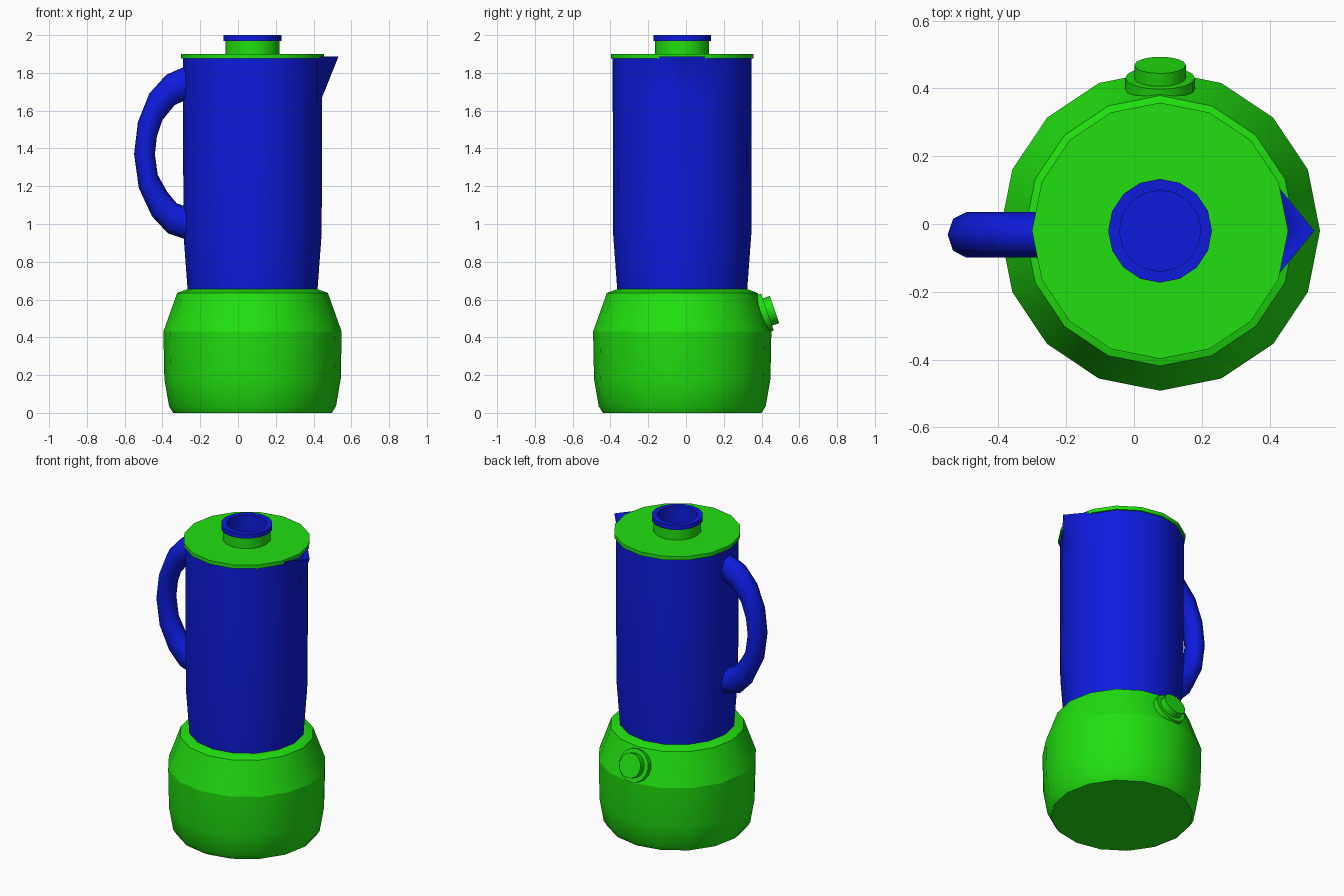
import bpy, bmesh, math
from mathutils import Matrix, Vector

if "Cube" in bpy.data.objects:
    bpy.data.objects.remove(bpy.data.objects["Cube"])

CX, CY, SIDES = 0.077, -0.02, 16

def material(name, color):
    m = bpy.data.materials.new(name)
    m.diffuse_color = color
    m.use_nodes = True
    m.node_tree.nodes["Principled BSDF"].inputs["Base Color"].default_value = m.diffuse_color
    return m

GREEN = material("green_plastic", (0.015, 0.74, 0.005, 1))
BLUE = material("blue_plastic", (0.004, 0.011, 0.72, 1))

def finish(bm, name, mat, sharp_z=(), angle=30):
    """Smooth shading with edges sharp above an angle or on given rings."""
    bmesh.ops.recalc_face_normals(bm, faces=bm.faces)
    for f in bm.faces:
        f.smooth = True
    for e in bm.edges:
        ring = any(all(abs(v.co.z - z) < 1e-4 for v in e.verts) for z in sharp_z)
        e.smooth = not (ring or e.calc_face_angle(0) > math.radians(angle))
    me = bpy.data.meshes.new(name)
    bm.to_mesh(me)
    bm.free()
    me.materials.append(mat)
    ob = bpy.data.objects.new(name, me)
    bpy.context.collection.objects.link(ob)
    return ob

def skin(bm, rings):
    for a, b in zip(rings, rings[1:]):
        n = len(a)
        for i in range(n):
            bm.faces.new((a[i], a[(i + 1) % n], b[(i + 1) % n], b[i]))

def make_rings(bm, profile):
    return [[bm.verts.new((r * math.cos(a), r * math.sin(a), z))
             for a in (math.tau * i / SIDES for i in range(SIDES))]
            for r, z in profile]

def lathe(name, profile, mat, sharp_z=(), matrix=None, loop=False):
    """Revolve (radius, z) points; loop makes a tube, otherwise ends are closed."""
    bm = bmesh.new()
    rings = make_rings(bm, profile)
    skin(bm, rings + rings[:1] if loop else rings)
    if not loop:
        bm.faces.new(rings[0])
        bm.faces.new(rings[-1])
    ob = finish(bm, name, mat, sharp_z)
    ob.matrix_world = matrix or Matrix.Translation((CX, CY, 0))
    return ob

# Motor base
lathe("motor_base", [(0.42, 0), (0.442, 0.035), (0.467, 0.18), (0.472, 0.43),
                     (0.399, 0.635), (0.342, 0.656)], GREEN, (0.43, 0.635))

# Jar: hollow shell whose rim is pulled out into a pointed spout
bm = bmesh.new()
rings = make_rings(bm, [(0.343, 0.64), (0.366, 0.95), (0.368, 1.67), (0.368, 1.886),
                        (0.355, 1.886), (0.355, 1.69), (0.353, 0.95), (0.33, 0.67)])
skin(bm, rings)
bm.faces.new(rings[0])
bm.faces.new(rings[-1])
for rim, low, x in ((rings[3], rings[2], 0.455), (rings[4], rings[5], 0.438)):
    rim[0].co.x = x
    for side in (rim[1], rim[-1]):
        face = next(f for f in low[0].link_faces if side in f.verts)
        bmesh.utils.face_split(face, low[0], side)
finish(bm, "jar_with_spout", BLUE, angle=80).location = (CX, CY, 0)

# Lid, neck and hollow cap
lathe("lid", [(0.13, 1.876), (0.378, 1.876), (0.378, 1.9), (0.13, 1.9)], GREEN, loop=True)
lathe("lid_neck", [(0.138, 1.89), (0.143, 1.89), (0.143, 1.97), (0.138, 1.97)], GREEN, loop=True)
lathe("cap", [(0.128, 1.83), (0.128, 1.97), (0.153, 1.97), (0.153, 2.0),
              (0.12, 2.0), (0.12, 1.84)], BLUE)

# Handle: elliptical sections between outer and inner outline
outer = [(-0.24, 1.85), (-0.29, 1.83), (-0.38, 1.79), (-0.47, 1.69), (-0.53, 1.54), (-0.55, 1.37),
         (-0.525, 1.19), (-0.455, 1.04), (-0.37, 0.95), (-0.28, 0.92), (-0.24, 0.91)]
inner = [(-0.24, 1.66), (-0.29, 1.65), (-0.335, 1.63), (-0.40, 1.55), (-0.43, 1.46), (-0.44, 1.37),
         (-0.425, 1.26), (-0.375, 1.17), (-0.325, 1.11), (-0.27, 1.09), (-0.24, 1.085)]
bm = bmesh.new()
rings = []
for o, i in zip(outer, inner):
    o, i = Vector((o[0], 0, o[1])), Vector((i[0], 0, i[1]))
    mid, half = (o + i) / 2, (o - i) / 2
    rings.append([bm.verts.new(mid + half * math.cos(t) + Vector((0, -0.032 + 0.067 * math.sin(t), 0)))
                  for t in (math.tau * k / 8 for k in range(8))])
skin(bm, rings)
bm.faces.new(rings[0])
bm.faces.new(rings[-1])
finish(bm, "handle", BLUE, angle=60)

# Switch on the back slope: flange and button
tilt = Matrix.Translation((CX, 0.431, 0.534)) @ Matrix.Rotation(math.radians(-71), 4, 'X')
lathe("switch_flange", [(0.103, -0.035), (0.103, 0)], GREEN, matrix=tilt)
lathe("switch_button", [(0.076, -0.01), (0.076, 0.04)], GREEN, matrix=tilt)
